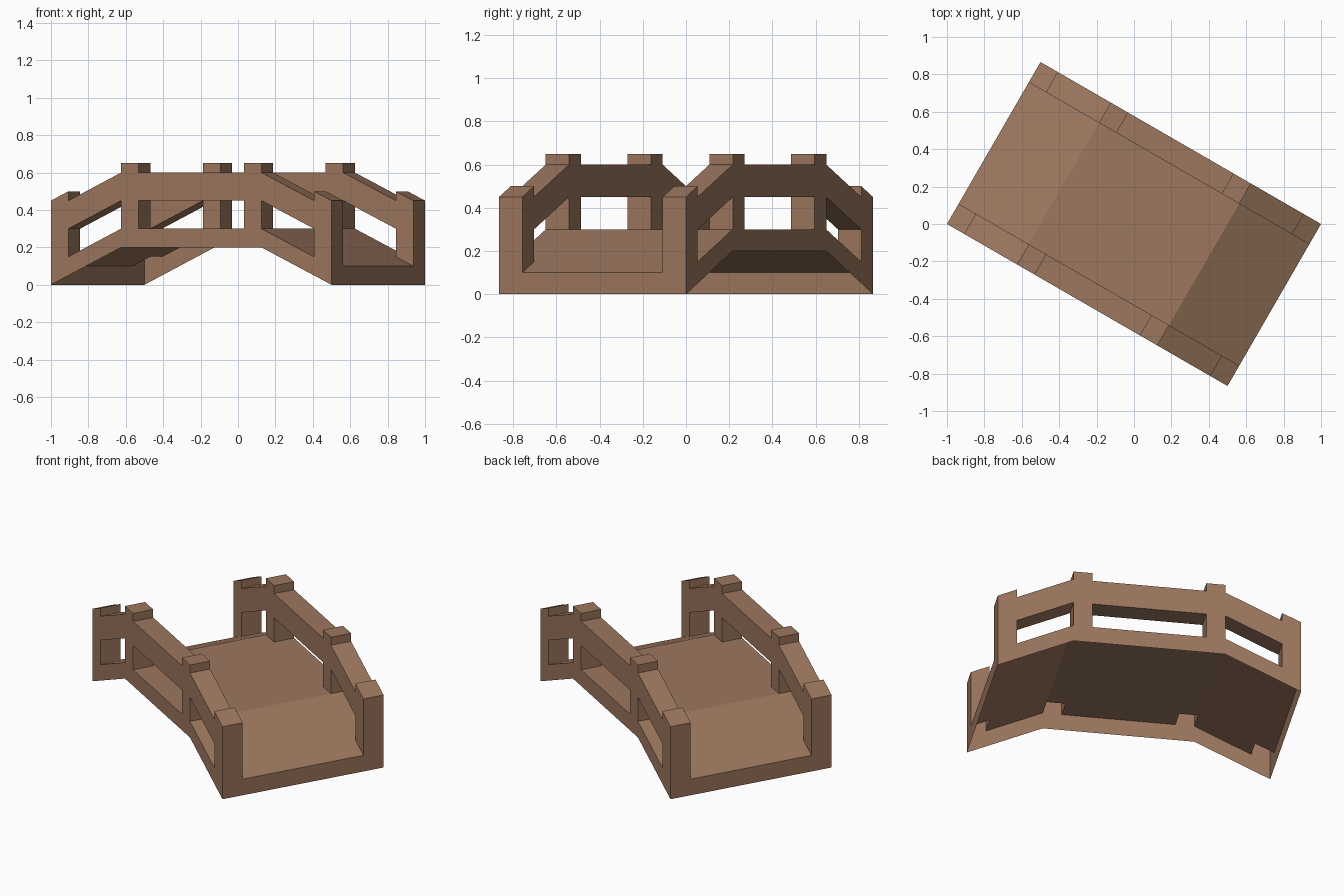
import bpy, bmesh, math
from mathutils import Matrix

if "Cube" in bpy.data.objects:
    bpy.data.objects.remove(bpy.data.objects["Cube"])

L, W = math.sqrt(3), 1.0            # bridge length and width
RAMP, POST = L / 4, L / 16          # ramp run, post width
RISE, ANGLE = 0.2, math.radians(-30)

wood = bpy.data.materials.new("brown wood")
wood.diffuse_color = (0.332, 0.184, 0.112, 1)
wood.use_nodes = True
wood.node_tree.nodes["Principled BSDF"].inputs["Base Color"].default_value = wood.diffuse_color

# Stations along the bridge, across it, and heights above the arched underside
S = [0, POST, RAMP, RAMP + POST, L - RAMP - POST, L - RAMP, L - POST, L]
Y = [-W / 2, -W / 2 + 0.125, W / 2 - 0.125, W / 2]
H = [0, 0.1, 0.25, 0.4, 0.45]       # deck, opening, handrail, post cap


def arch(s):
    return RISE * min(1, s / RAMP, (L - s) / RAMP)


def solid(i, j, k):
    """Which cells are wood: deck everywhere, rails and posts at the sides."""
    if not (0 <= i < 7 and 0 <= j < 3 and 0 <= k < 4):
        return False
    if k == 0:                      # deck
        return True
    if j == 1:                      # walkway
        return False
    return k == 2 or i % 2 == 0 and abs(S[i + 1] - S[i] - POST) < 1e-4


# Posts: both ends and the inner side of each ramp's top
bm = bmesh.new()
verts = {}


def vert(i, j, k):
    if (i, j, k) not in verts:
        verts[i, j, k] = bm.verts.new((S[i] - L / 2, Y[j], arch(S[i]) + H[k]))
    return verts[i, j, k]


# Outer faces of the wooden cells only: one hollow shell, open underneath
for i in range(7):
    for j in range(3):
        for k in range(4):
            if not solid(i, j, k):
                continue
            for axis in range(3):
                for side in (0, 1):
                    n = [i, j, k]
                    n[axis] += 2 * side - 1
                    if solid(*n) or n[2] < 0:
                        continue
                    ring = []
                    for a, b in ((0, 0), (1, 0), (1, 1), (0, 1)):
                        c = [i, j, k]
                        c[axis] += side
                        c[(axis + 1) % 3] += a
                        c[(axis + 2) % 3] += b
                        ring.append(vert(*c))
                    bm.faces.new(ring if side else ring[::-1])

# Merge flat areas and turn the bridge in plan
bmesh.ops.dissolve_limit(bm, angle_limit=0.01, verts=bm.verts, edges=bm.edges)
bmesh.ops.triangulate(bm, faces=[f for f in bm.faces if len(f.verts) > 4])
bmesh.ops.transform(bm, matrix=Matrix.Rotation(ANGLE, 4, 'Z'), verts=bm.verts)

mesh = bpy.data.meshes.new("arched_bridge")
bm.to_mesh(mesh)
bm.free()
mesh.materials.append(wood)
bpy.context.collection.objects.link(bpy.data.objects.new("arched_bridge", mesh))
